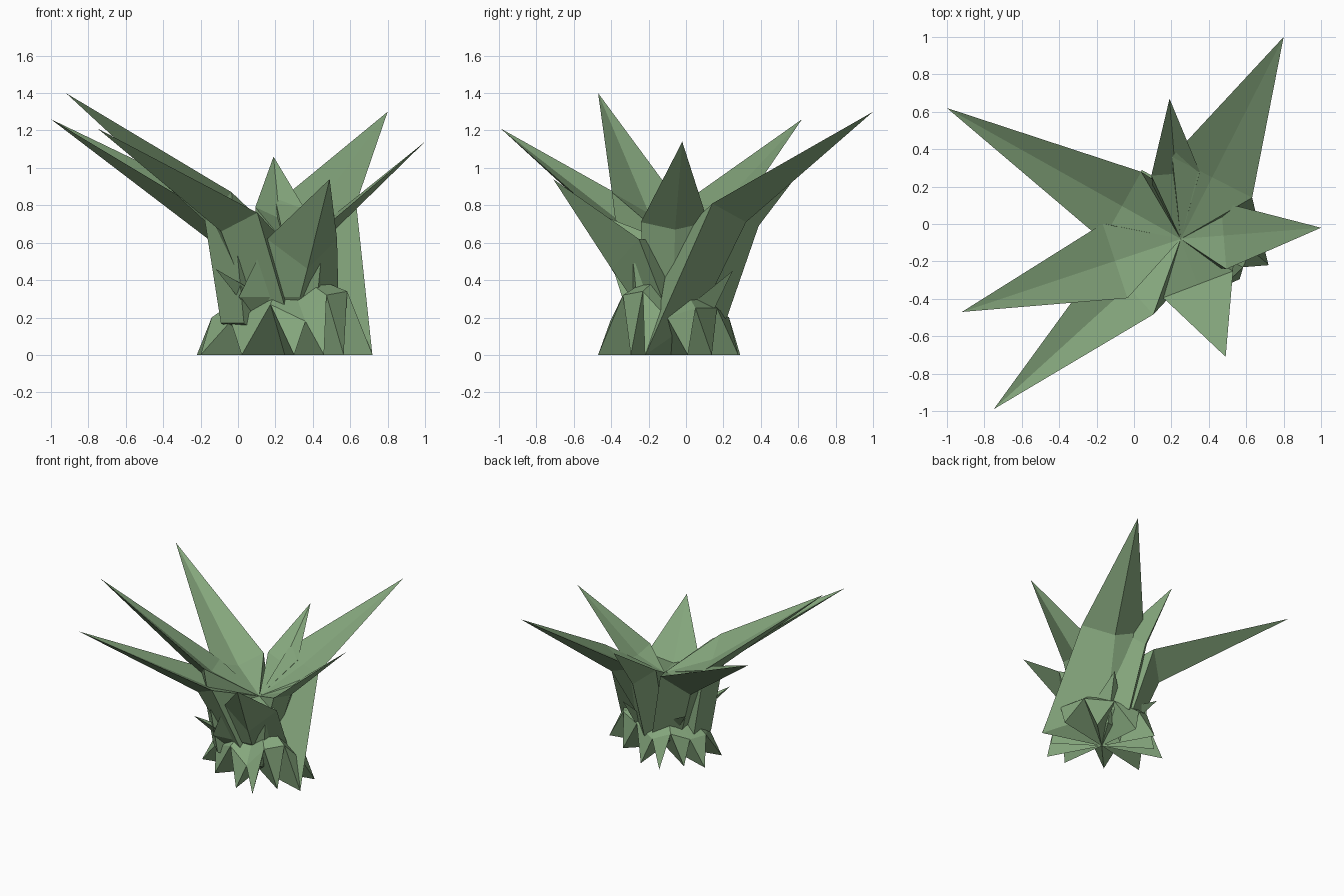
import bpy, bmesh
from mathutils import Vector

cube = bpy.data.objects.get("Cube")
if cube:
    bpy.data.objects.remove(cube)

green = bpy.data.materials.new("leaf_green")
green.use_nodes = True
COLOUR = (0.235, 0.385, 0.205, 1)
green.diffuse_color = COLOUR
green.node_tree.nodes["Principled BSDF"].inputs["Base Color"].default_value = COLOUR

HEART = Vector((0.25, -0.08, 0))   # where all leaves meet


def finish(bm, name):
    """Turn a bmesh into a named green object."""
    bmesh.ops.recalc_face_normals(bm, faces=bm.faces)
    mesh = bpy.data.meshes.new(name)
    bm.to_mesh(mesh)
    bm.free()
    mesh.materials.append(green)
    bpy.context.collection.objects.link(bpy.data.objects.new(name, mesh))


def leaf(name, tip, mid, foot, crown=0.6, fold=0.06, keel=(0.08, 0.1), tilt=0, rise=0):
    """Folded leaf; mid is (distance out, half width, height),
    foot is (distance out, left width, right width, height)."""
    tip = Vector(tip)
    out = (tip - HEART) * Vector((1, 1, 0))
    out.normalize()
    side = Vector((out.y, -out.x, 0))
    bm = bmesh.new()

    def point(along, across, height):
        return bm.verts.new(HEART + out * along + side * across + Vector((0, 0, height)))

    end = bm.verts.new(tip)
    a, w, z = mid
    left, crease, right = point(a, -w, z - tilt), point(a, 0, z - fold), point(a, w, z + tilt)
    under = point(a + keel[0], 0, z - keel[1])
    a, wl, wr, z = foot
    foot_l, foot_m, foot_r = point(a, -wl, z), point(a + keel[0], 0, z + rise), point(a, wr, z)
    top, base = point(0, 0, crown), point(0, 0, 0)
    for face in (
        (top, crease, left), (top, right, crease),            # upper side
        (left, crease, end), (crease, right, end),
        (left, end, under), (under, end, right),              # blade underside
        (left, under, foot_m, foot_l), (right, foot_r, foot_m, under),
        (top, left, foot_l), (top, foot_r, right),            # stem sides
        (top, foot_l, base), (top, base, foot_r),
        (base, foot_l, foot_m), (base, foot_m, foot_r),
    ):
        bm.faces.new(face)
    finish(bm, name)


# Large upright leaves
leaf("leaf_back_right", (-1, 0.62, 1.26), (0.36, 0.21, 0.76), (0.18, 0.2, 0.2, 0.15), keel=(0.08, 0.16))
leaf("leaf_right", (-0.92, -0.47, 1.4), (0.37, 0.21, 0.815), (0.28, 0.15, 0.2, 0.17), tilt=-0.055)
leaf("leaf_front_right", (-0.75, -0.99, 1.21), (0.38, 0.2, 0.76), (0.14, 0.18, 0.2, 0.2))
leaf("leaf_front", (0.49, -0.71, 0.94), (0.26, 0.2, 0.62), (0.15, 0.25, 0.32, 0.31), keel=(0.08, 0.16))
leaf("leaf_left", (1, -0.02, 1.14), (0.23, 0.18, 0.71), (0.1, 0.15, 0.15, 0.25), fold=0.02, keel=(0.04, 0.04))
leaf("leaf_back_left", (0.8, 1, 1.3), (0.37, 0.24, 0.81), (0.09, 0.12, 0.48, 0), fold=0.03, rise=0.2)
leaf("leaf_back", (0.19, 0.67, 1.06), (0.35, 0.13, 0.79), (0.18, 0.12, 0.12, 0.2), keel=(0.12, 0.1))

# Short leaves between the large ones
SHORT = {
    "front_left": (0.45, -0.29, 0.57), "front_right": (-0.12, -0.4, 0.46),
    "back": (0.4, 0.25, 0.45), "right": (-0.1, 0.15, 0.42),
}
for place, tip in SHORT.items():
    leaf("short_leaf_" + place, tip, (0.2, 0.09, 0.3), (0.14, 0.06, 0.06, 0.1),
         crown=0.35, fold=0.02, keel=(0.04, 0.08))

# Skirt of drooping leaves: ground tips (x, y) and height of the shoulder after each
SKIRT = (
    (0.46, -0.47, 0.18), (0.3, -0.455, 0.27), (0.02, -0.33, 0.18), (-0.2, -0.18, 0.2),
    (-0.22, 0.07, 0.2), (-0.08, 0.14, 0.25), (0.04, 0.29, 0.2), (0.215, 0.28, 0.25),
    (0.476, 0.138, 0.25), (0.69, 0.01, 0.2), (0.72, -0.22, 0.34), (0.565, -0.295, 0.32),
)
bm = bmesh.new()
crown = bm.verts.new(HEART + Vector((0, 0, 0.48)))
base = bm.verts.new(HEART)
tips, shoulders = [], []
for i, (x, y, height) in enumerate(SKIRT):
    tip = Vector((x, y, 0))
    following = Vector((*SKIRT[(i + 1) % len(SKIRT)][:2], 0))
    shoulder = HEART.lerp((tip + following) / 2, 0.85)
    shoulder.z = height
    tips.append(bm.verts.new(tip))
    shoulders.append(bm.verts.new(shoulder))
for i, tip in enumerate(tips):
    before, after = shoulders[i - 1], shoulders[i]
    for face in ((crown, before, after), (before, tip, after),
                 (base, tip, before), (base, after, tip)):
        bm.faces.new(face)
finish(bm, "drooping_skirt")
